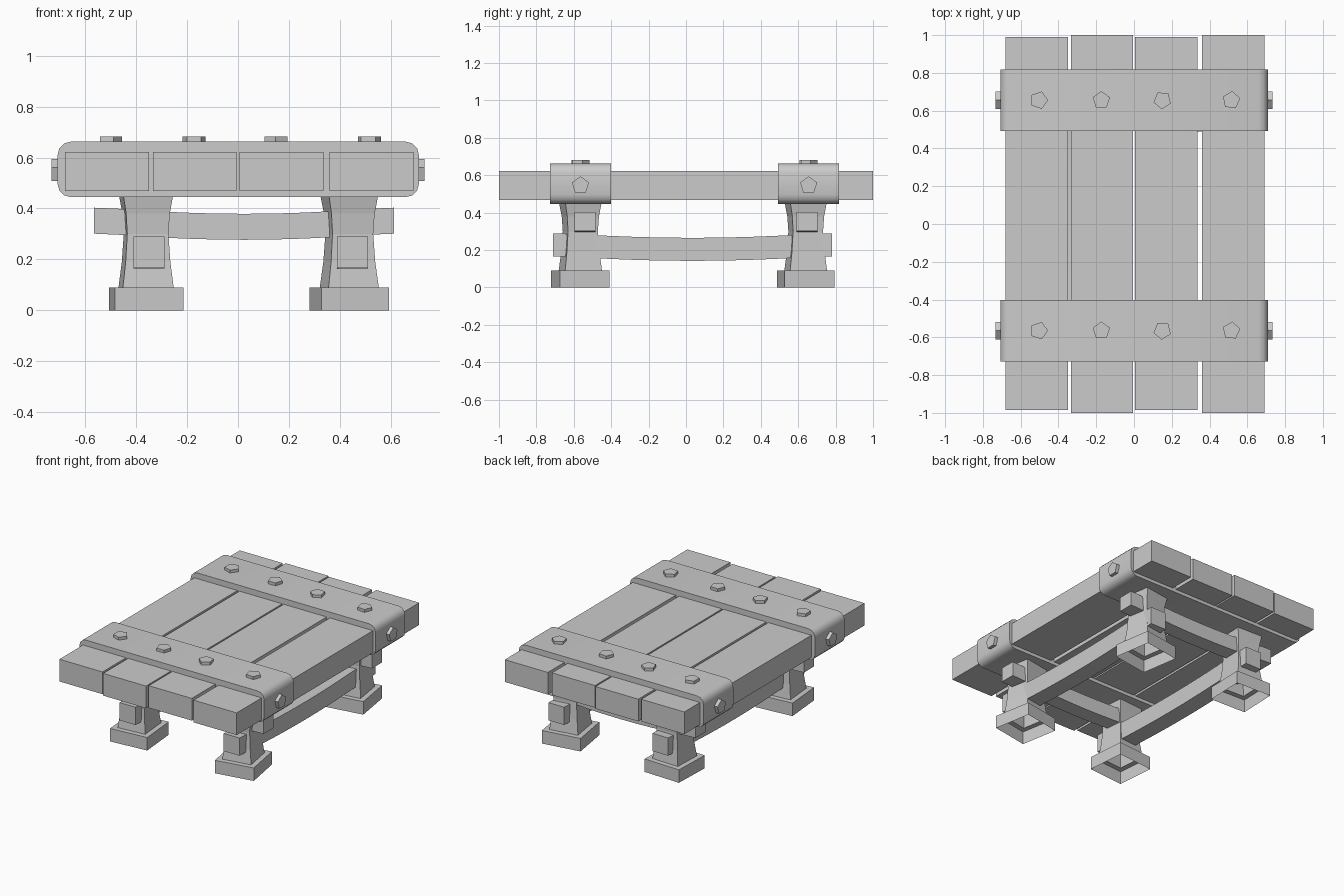
import bpy, bmesh
from math import radians, cos, sin, pi
from mathutils import Matrix, Vector

if "Cube" in bpy.data.objects:
    bpy.data.objects.remove(bpy.data.objects["Cube"])


def finish(name, bm, smooth=False, fix=True):
    if fix:
        bmesh.ops.recalc_face_normals(bm, faces=bm.faces)
    me = bpy.data.meshes.new(name)
    bm.to_mesh(me)
    bm.free()
    ob = bpy.data.objects.new(name, me)
    bpy.context.collection.objects.link(ob)
    if smooth:
        for p in me.polygons:
            p.use_smooth = True
        me.set_sharp_from_angle(angle=radians(35))
    return ob


def loft(bm, rings, cap_start=True, cap_end=True):
    loops = [[bm.verts.new(p) for p in r] for r in rings]
    for a, b in zip(loops, loops[1:]):
        n = len(a)
        for i in range(n):
            bm.faces.new((a[i], a[(i + 1) % n], b[(i + 1) % n], b[i]))
    if cap_start:
        bm.faces.new(loops[0][::-1])
    if cap_end:
        bm.faces.new(loops[-1])


def box(name, lo, hi):
    bm = bmesh.new()
    loft(bm, [[(lo[0], lo[1], z), (hi[0], lo[1], z), (hi[0], hi[1], z), (lo[0], hi[1], z)]
              for z in (lo[2], hi[2])])
    return finish(name, bm)


def bolt(name, centre, axis, turn, length=0.08, r=0.048):
    # five-sided head; turn places the first corner
    a = Vector(axis)
    u = Vector((1, 0, 0)) if abs(a.z) > 0.5 else Vector((0, 1, 0))
    v = Vector((0, 1, 0)) if abs(a.z) > 0.5 else Vector((0, 0, 1))
    bm = bmesh.new()
    rings = []
    for d in (-length, 0):
        rings.append([Vector(centre) + a * d + r * (u * cos(turn + i * 2 * pi / 5) + v * sin(turn + i * 2 * pi / 5))
                      for i in range(5)])
    loft(bm, rings)
    finish(name, bm)


def rail(name, start, end, across, top, height, width, sag, along_x):
    # square bar that dips in the middle
    bm = bmesh.new()
    rings = []
    steps = 10
    for i in range(steps + 1):
        t = i / steps
        s = start + (end - start) * t
        k = min(1, abs(2 * t - 1) / 0.9)
        z = top - sag * (1 - k * k)
        w = width / 2
        sec = [(-w, z - height), (w, z - height), (w, z), (-w, z)]
        rings.append([(s, across + o, h) if along_x else (across + o, s, h) for o, h in sec])
    loft(bm, rings)
    finish(name, bm, smooth=True)


# Top planks
for i, (x0, x1, y0, y1) in enumerate([(-0.68, -0.35, -0.985, 0.99), (-0.334, -0.006, -1, 1),
                                      (0.005, 0.335, -0.985, 0.99), (0.36, 0.69, -1, 1)]):
    box(f"plank_{i + 1}", (x0, y0, 0.468), (x1, y1, 0.622))

# Rounded cross straps with their bolts
for side, (y0, y1) in {"front": (-0.727, -0.402), "back": (0.493, 0.818)}.items():
    x0, x1, z0, z1, r = -0.708, 0.71, 0.445, 0.662, 0.05
    prof = []
    for cx, cz, a0 in ((x1 - r, z1 - r, 0), (x0 + r, z1 - r, 90), (x0 + r, z0 + r, 180), (x1 - r, z0 + r, 270)):
        for s in range(4):
            a = radians(a0 + s * 30)
            prof.append((cx + r * cos(a), cz + r * sin(a)))
    bm = bmesh.new()
    loft(bm, [[(x, y, z) for x, z in prof] for y in (y0, y1)])
    finish(f"{side}_strap", bm, smooth=True)
    yc = (y0 + y1) / 2
    for i, (x, turn) in enumerate([(-0.503, 0), (-0.173, 90), (0.15, 50), (0.515, 12)]):
        bolt(f"{side}_top_bolt_{i + 1}", (x, yc, 0.682), (0, 0, 1), radians(turn))
    for sx, n in ((-1, "left"), (1, "right")):
        bolt(f"{side}_{n}_side_bolt", (sx * 0.733, yc, 0.546), (sx, 0, 0), radians(90))

# Waisted legs with block feet, open underneath, each turned slightly
profile = [(0.135, 0), (0.135, 0.09), (0.1, 0.09), (0.088, 0.19), (0.081, 0.3), (0.086, 0.38), (0.102, 0.475)]
for name, x, y, turn in [("front_left_leg", -0.361, -0.565, 5), ("front_right_leg", 0.437, -0.565, 10),
                         ("back_left_leg", -0.361, 0.64, -2), ("back_right_leg", 0.437, 0.64, 9)]:
    m = Matrix.Translation((x, y, 0)) @ Matrix.Rotation(radians(turn), 4, 'Z')
    bm = bmesh.new()
    loft(bm, [[m @ Vector((a * w, b * w, z)) for a, b in ((-1, -1), (1, -1), (1, 1), (-1, 1))]
              for w, z in profile], cap_start=False)
    finish(name, bm, fix=False)

# Sagging rails through the legs
rail("front_rail", -0.565, 0.613, -0.54, 0.403, 0.102, 0.11, 0.024, True)
rail("back_rail", -0.565, 0.613, 0.647, 0.403, 0.102, 0.11, 0.024, True)
rail("left_rail", -0.711, 0.78, -0.349, 0.289, 0.123, 0.122, 0.024, False)
rail("right_rail", -0.711, 0.78, 0.449, 0.289, 0.123, 0.122, 0.024, False)
